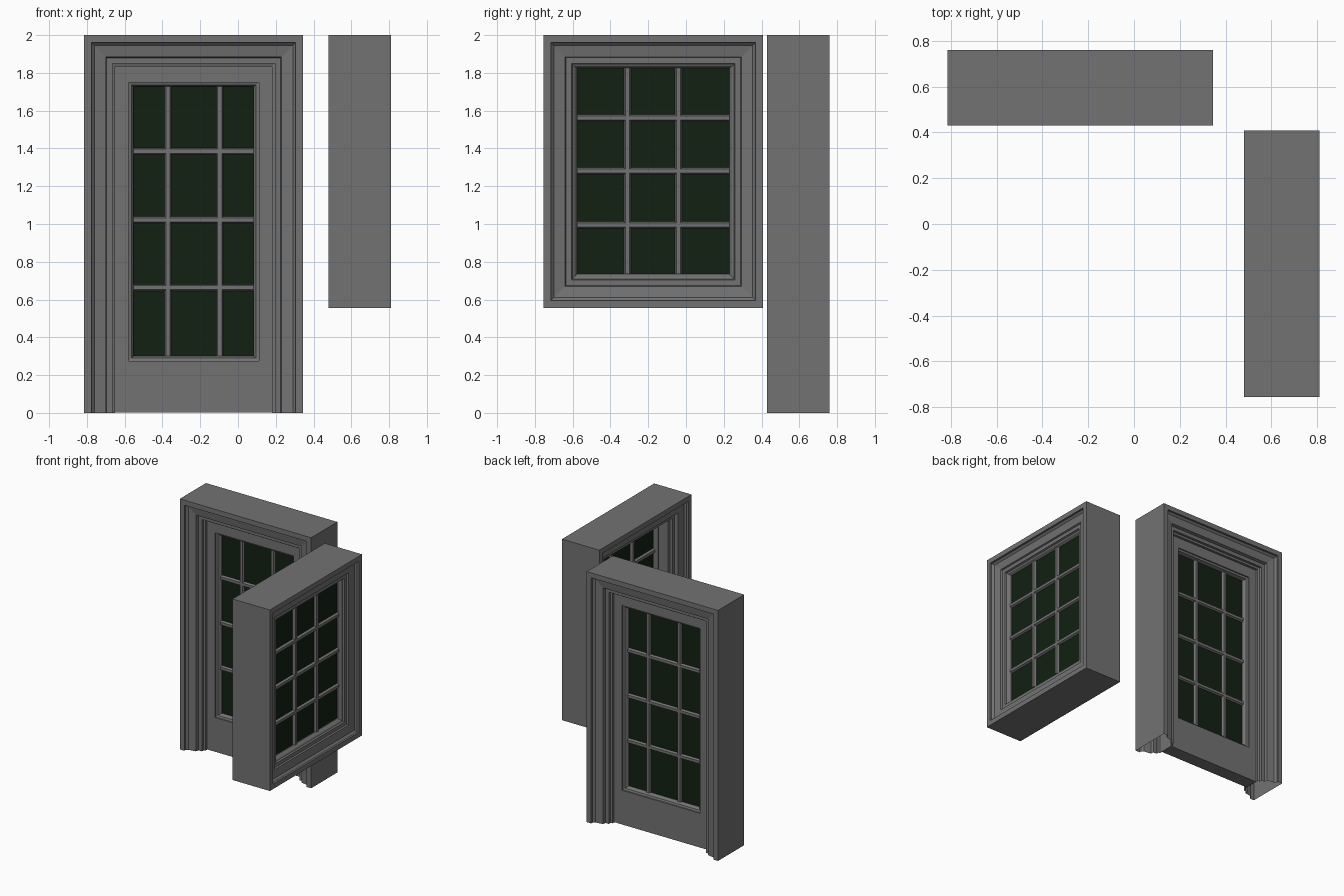
import bpy, bmesh

if "Cube" in bpy.data.objects:
    bpy.data.objects.remove(bpy.data.objects["Cube"])

# Local frame for both units: u across, v up, w depth (positive = one face, negative = other)
def door_space(u, v, w):
    return (u, 0.595 + w, v)

def window_space(u, v, w):
    return (0.645 + w, u, v)

def sash_space(u, v, w):          # the sash sits towards the outer face of the window
    return (0.705 + w, u, v)

def material(name, colour):
    mat = bpy.data.materials.new(name)
    mat.diffuse_color = (*colour, 1)
    mat.use_nodes = True
    mat.node_tree.nodes["Principled BSDF"].inputs["Base Color"].default_value = mat.diffuse_color
    return mat

frame_mat = material("dark_grey_paint", (0.17, 0.17, 0.17))
glass_mat = material("dark_glass", (0.006, 0.015, 0.006))

def finish(name, bm, mat=frame_mat):
    bmesh.ops.recalc_face_normals(bm, faces=bm.faces[:])
    mesh = bpy.data.meshes.new(name)
    bm.to_mesh(mesh)
    bm.free()
    mesh.materials.append(mat)
    ob = bpy.data.objects.new(name, mesh)
    bpy.context.collection.objects.link(ob)
    return ob

def inset(r, d, keep_bottom=False):
    return (r[0] + d, r[1] if keep_bottom else r[1] + d, r[2] - d, r[3] - d)

def loft(name, space, loops, closed_path=True, closed_profile=True):
    """Bridge a series of (rectangle, depth) loops into a mitred frame."""
    bm = bmesh.new()
    rows = []
    for (u0, v0, u1, v1), w in loops:
        corners = [(u0, v0), (u0, v1), (u1, v1), (u1, v0)]
        rows.append([bm.verts.new(space(u, v, w)) for u, v in corners])
    n = len(rows)
    for i in range(n if closed_profile else n - 1):
        a, b = rows[i], rows[(i + 1) % n]
        for j in range(4 if closed_path else 3):
            k = (j + 1) % 4
            bm.faces.new((a[j], a[k], b[k], b[j]))
    return finish(name, bm)

def both_sides(half):
    return half + [(r, -w) for r, w in reversed(half)]

def bar(name, space, pos, lo, hi, vertical):
    """Glazing bar with a moulded eight-sided section."""
    sec = [(-.018, -.012), (-.011, -.026), (.011, -.026), (.018, -.012),
           (.018, .012), (.011, .026), (-.011, .026), (-.018, .012)]
    bm = bmesh.new()
    ends = []
    for t in (lo, hi):
        ends.append([bm.verts.new(space(pos + s, t, w) if vertical else space(t, pos + s, w))
                     for s, w in sec])
        bm.faces.new(ends[-1])
    for i in range(8):
        k = (i + 1) % 8
        bm.faces.new((ends[0][i], ends[0][k], ends[1][k], ends[1][i]))
    return finish(name, bm)

def glazing(prefix, space, r, uprights, rails):
    # pane
    u0, v0, u1, v1 = inset(r, -0.005)
    bm = bmesh.new()
    bmesh.ops.create_cube(bm, size=1)
    for v in bm.verts:
        a, b, c = v.co
        v.co = space((u0 + u1) / 2 + a * (u1 - u0), (v0 + v1) / 2 + b * (v1 - v0), c * 0.016)
    finish(prefix + "_glass", bm, glass_mat)
    # glazing bars
    for i, u in enumerate(uprights):
        bar(f"{prefix}_upright_bar_{i}", space, u, r[1], r[3], True)
    for i, v in enumerate(rails):
        bar(f"{prefix}_cross_bar_{i}", space, v, r[0], r[2], False)

# Stepped casing section: (inset from outer edge, depth)
STEPS = [(0, .165), (.04, .165), (.04, .15), (.055, .135), (.115, .125), (.12, .10),
         (.15, .10), (.15, .08), (.165, .075), (.165, .052)]

# Door: casing open at the floor, leaf with a deep bottom rail
door = (-.815, 0, .345, 2)
loft("door_casing", door_space,
     both_sides([(inset(door, d, True), w) for d, w in reversed(STEPS)]),
     closed_path=False, closed_profile=False)
leaf = (-.652, .002, .182, 1.837)
panel = (-.58, .275, .11, 1.75)
door_opening = (-.552, .30, .082, 1.728)
loft("door_leaf", door_space, both_sides([
    (leaf, .055), (panel, .055), (panel, .045), (inset(panel, .015), .04), (door_opening, .02)]))
glazing("door", door_space, door_opening, (-.37, -.097), (1.385, 1.022, .663))

# Window: casing on all four sides, shallow outside and with a deep reveal inside
window = (-.755, .555, .408, 2)
outer = STEPS[:5] + [(.12, .112)]
inner = [(d, -w) for d, w in STEPS[:-1]] + [(.165, .01)]
loft("window_casing", window_space,
     [(inset(window, d), w) for d, w in outer[::-1] + inner], closed_profile=False)
sash = inset(window, .119)
window_opening = (-.577, .735, .23, 1.825)
loft("window_sash", sash_space, both_sides([
    (sash, .053), (inset(sash, .03), .053), (inset(sash, .035), .04),
    (inset(sash, .045), .035), (window_opening, .015)]))
glazing("window", sash_space, window_opening, (-.31, -.04), (1.562, 1.28, .995))
